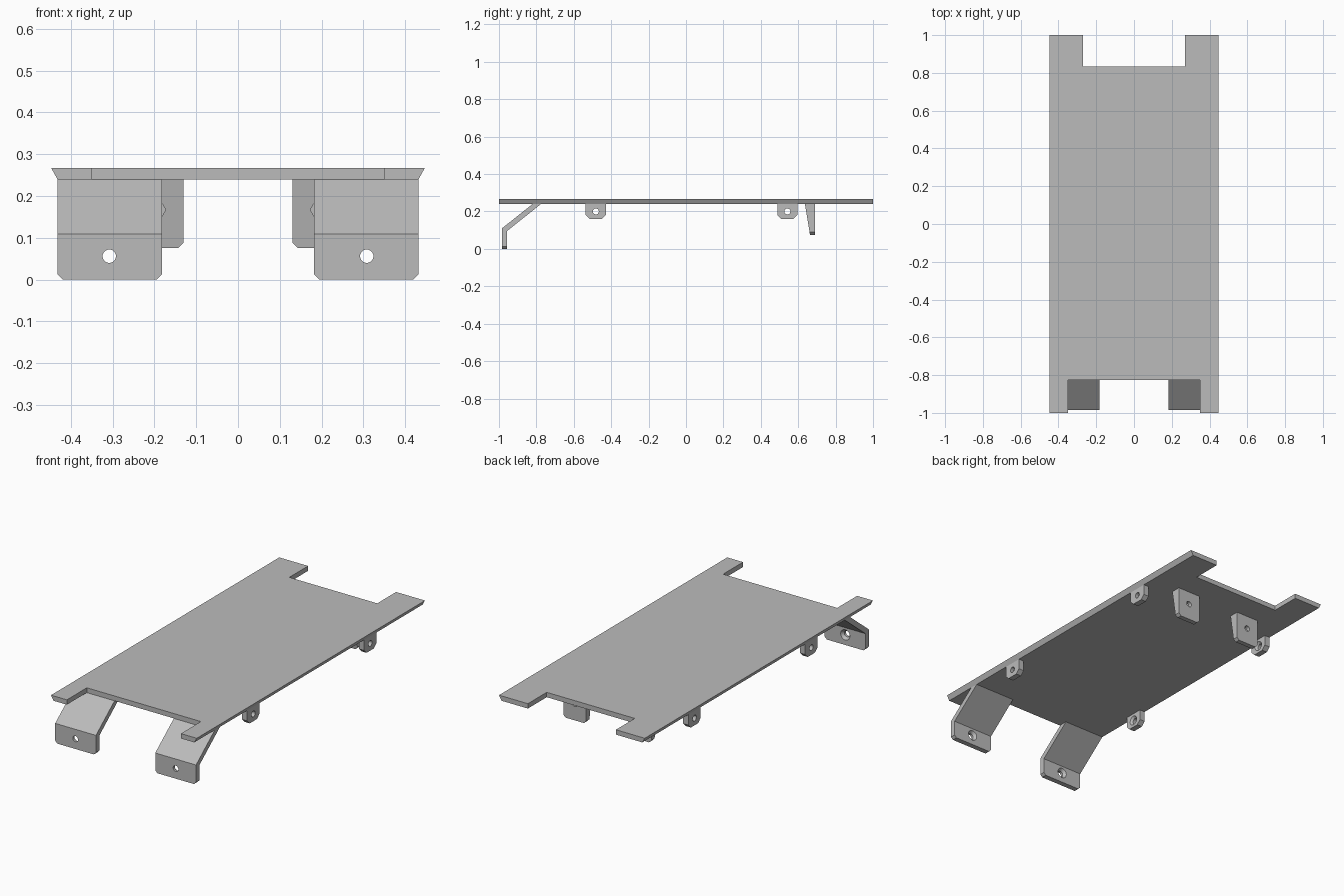
import bpy, bmesh, math
from mathutils import Matrix, Vector

cube = bpy.data.objects.get("Cube")
if cube:
    bpy.data.objects.remove(cube, do_unlink=True)

grey = bpy.data.materials.new("mid grey")
grey.use_nodes = True
grey.diffuse_color = (0.5, 0.5, 0.5, 1)
grey.node_tree.nodes["Principled BSDF"].inputs["Base Color"].default_value = (0.5, 0.5, 0.5, 1)


def make_object(name, bm):
    bmesh.ops.recalc_face_normals(bm, faces=bm.faces)
    mesh = bpy.data.meshes.new(name)
    bm.to_mesh(mesh)
    bm.free()
    mesh.materials.append(grey)
    obj = bpy.data.objects.new(name, mesh)
    bpy.context.collection.objects.link(obj)
    return obj


def prism(points, offset):
    """Extrude a flat outline along the offset vector."""
    bm = bmesh.new()
    face = bm.faces.new([bm.verts.new(p) for p in points])
    ext = bmesh.ops.extrude_face_region(bm, geom=[face])
    bmesh.ops.translate(bm, vec=offset, verts=[v for v in ext["geom"] if isinstance(v, bmesh.types.BMVert)])
    return bm


def clip_bottom_corners(bm, run_axis, side_axis, size):
    """Chamfer the two lower corners, whose edges run along run_axis."""
    bm.verts.ensure_lookup_table()
    low = min(v.co.z for v in bm.verts)
    edges = []
    for e in bm.edges:
        a, b = e.verts
        if max(a.co.z, b.co.z) < low + 0.001 and abs(a.co[side_axis] - b.co[side_axis]) < 0.001 \
                and abs(a.co[run_axis] - b.co[run_axis]) > 0.005:
            edges.append(e)
    bmesh.ops.bevel(bm, geom=edges, offset=size, segments=1, affect='EDGES')


def drill(obj, start, direction, r1, r2, depth, sides=32, spin=0.0):
    """Cut a cylinder or cone running from start along direction."""
    d = Vector(direction)
    bm = bmesh.new()
    bmesh.ops.create_cone(bm, cap_ends=True, segments=sides, radius1=r1, radius2=r2, depth=depth)
    turn = d.to_track_quat('Z', 'Y').to_matrix().to_4x4()
    place = Matrix.Translation(Vector(start) + d * depth / 2) @ turn @ Matrix.Rotation(spin, 4, 'Z')
    bmesh.ops.transform(bm, matrix=place, verts=bm.verts)
    cutter = make_object("hole_cutter", bm)
    cutter.hide_render = True
    mod = obj.modifiers.new("hole", 'BOOLEAN')
    mod.operation = 'DIFFERENCE'
    mod.solver = 'EXACT'
    mod.object = cutter
    bpy.context.view_layer.update()
    result = bpy.data.meshes.new_from_object(obj.evaluated_get(bpy.context.evaluated_depsgraph_get()))
    obj.modifiers.clear()
    obj.data = result
    bpy.data.objects.remove(cutter, do_unlink=True)


UNDER, TOP, HOLE = 0.24, 0.267, 0.016

# Top plate: notched at both ends, long sides undercut
half = [(0.447, -1), (0.447, 1), (0.27, 1), (0.27, 0.835)]
front = [(0.35, -0.825), (0.35, -1)]
outline = front + half
outline += [(-x, y) for x, y in reversed(outline)]
bm = prism([(x, y, TOP) for x, y in outline], (0, 0, UNDER - TOP))
for v in bm.verts:
    if v.co.z < 0.25 and abs(v.co.x) > 0.44:
        v.co.x = math.copysign(0.432, v.co.x)
make_object("top_plate", bm)

leg_profile = [(-0.985, 0), (-0.985, 0.109), (-0.82, UNDER), (-0.775, UNDER), (-0.956, 0.096), (-0.956, 0)]
tab_profile = [(0.636, UNDER), (0.663, 0.075), (0.69, 0.075), (0.69, UNDER)]

for s, side in ((1, "left"), (-1, "right")):
    # Bent front leg with a countersunk hole
    bm = prism([(s * 0.182, y, z) for y, z in leg_profile], (s * 0.25, 0, 0))
    clip_bottom_corners(bm, 1, 0, 0.013)
    leg = make_object(side + "_front_leg", bm)
    drill(leg, (s * 0.308, -1.02, 0.056), (0, 1, 0), HOLE, HOLE, 0.1)
    drill(leg, (s * 0.308, -0.953, 0.056), (0, -1, 0), 0.031, 0.014, 0.02)

    # Tapered rear tab with a hole and a hexagonal pocket
    bm = prism([(s * 0.13, y, z) for y, z in tab_profile], (s * 0.14, 0, 0))
    clip_bottom_corners(bm, 1, 0, 0.014)
    tab = make_object(side + "_rear_tab", bm)
    drill(tab, (s * 0.2, 0.6, 0.167), (0, 1, 0), HOLE, HOLE, 0.12)
    drill(tab, (s * 0.2, 0.6, 0.167), (0, 1, 0), 0.027, 0.027, 0.068, 6, math.pi / 6)

    # Small side lugs, countersunk on the inside
    for y, end in ((-0.482, "front"), (0.542, "rear")):
        w = 0.054
        ring = [(y - w, UNDER), (y - w, 0.16), (y + w, 0.16), (y + w, UNDER)]
        bm = prism([(s * 0.432, a, z) for a, z in ring], (-s * 0.032, 0, 0))
        clip_bottom_corners(bm, 0, 1, 0.022)
        lug = make_object(side + "_" + end + "_lug", bm)
        drill(lug, (s * 0.47, y, 0.2), (-s, 0, 0), HOLE, HOLE, 0.1)
        drill(lug, (s * 0.398, y, 0.2), (s, 0, 0), 0.028, 0.014, 0.016)
